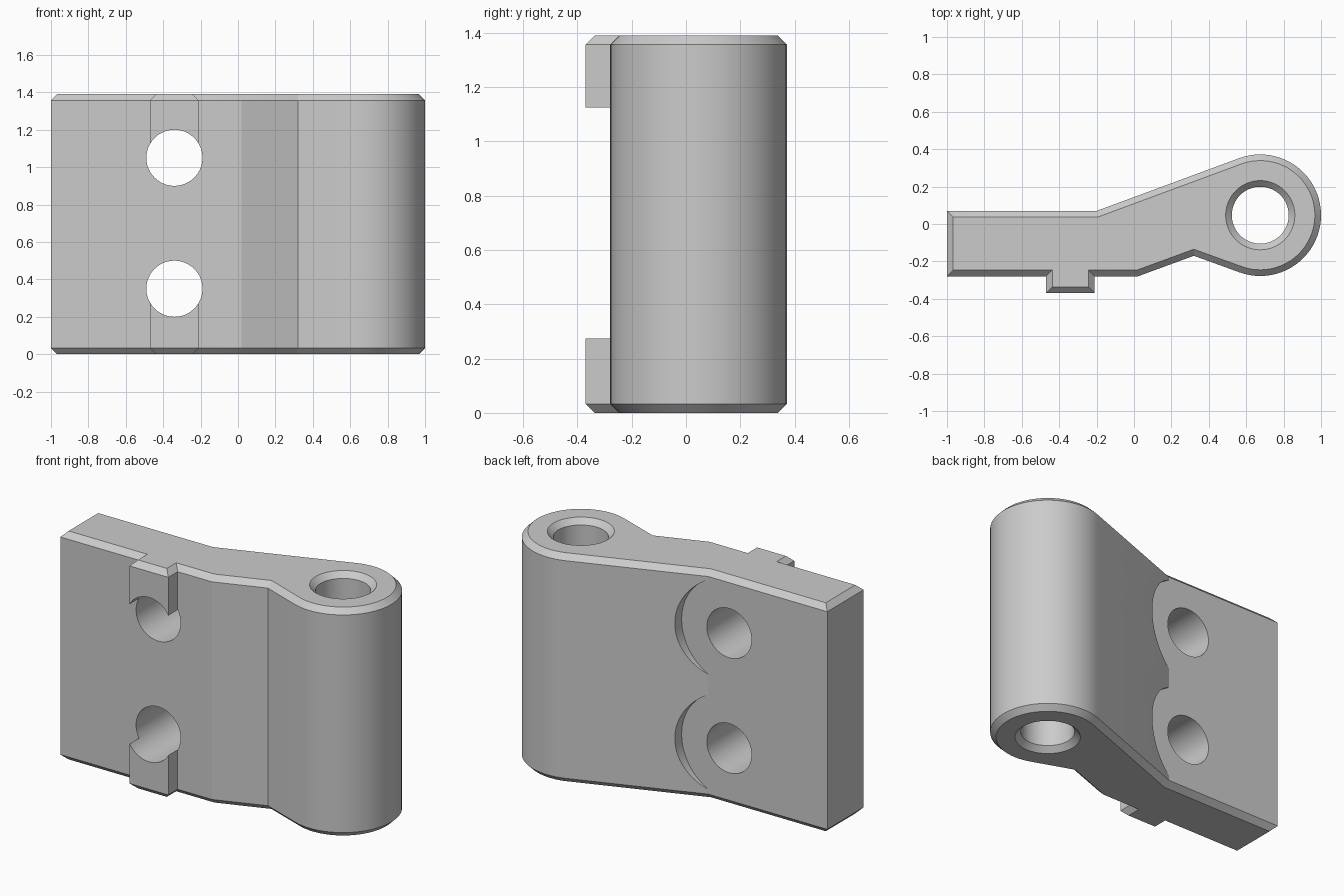
import bpy, bmesh
from math import sin, cos, pi, radians
from mathutils import Vector

cube = bpy.data.objects.get("Cube")
if cube:
    bpy.data.objects.remove(cube, do_unlink=True)

HEIGHT, CHAMFER = 1.39, 0.033
PIN = Vector((0.675, 0.047))
BARREL_R, PIN_R = 0.325, 0.152
SCREW_X, SCREW_Z = -0.34, (0.35, 1.05)
BACK_Y, FRONT_Y, KEY_Y = 0.07, -0.28, -0.37

grey = bpy.data.materials.new("metal_grey")
grey.use_nodes = True
grey.diffuse_color = (0.6, 0.6, 0.6, 1)
grey.node_tree.nodes["Principled BSDF"].inputs["Base Color"].default_value = (0.6, 0.6, 0.6, 1)


def loft(name, rings):
    """Closed solid through matching rings of points, capped at both ends."""
    bm = bmesh.new()
    loops = [[bm.verts.new(p) for p in ring] for ring in rings]
    n = len(loops[0])
    for a, b in zip(loops, loops[1:]):
        for i in range(n):
            j = (i + 1) % n
            bm.faces.new((a[i], a[j], b[j], b[i]))
    bm.faces.new(loops[0][::-1])
    bm.faces.new(loops[-1])
    bmesh.ops.recalc_face_normals(bm, faces=bm.faces)
    mesh = bpy.data.meshes.new(name)
    bm.to_mesh(mesh)
    bm.free()
    mesh.materials.append(grey)
    obj = bpy.data.objects.new(name, mesh)
    bpy.context.collection.objects.link(obj)
    return obj


def inset(points, d):
    """Mitred inward offset of a counter-clockwise outline."""
    result = []
    for i, p in enumerate(points):
        e1 = (p - points[i - 1]).normalized()
        e2 = (points[(i + 1) % len(points)] - p).normalized()
        n1, n2 = Vector((-e1.y, e1.x)), Vector((-e2.y, e2.x))
        result.append(p + (n1 + n2) * d / (1 + n1.dot(n2)))
    return result


def circle(r, n=72):
    return [(r * cos(2 * pi * i / n), r * sin(2 * pi * i / n)) for i in range(n)]


def cylinder_y(name, r, z, y0, y1):
    return loft(name, [[(SCREW_X + u, y, z + v) for u, v in circle(r)] for y in (y0, y1)])


# Leaf outline with locating key, neck and round barrel
outline = [Vector(p) for p in (
    (-1, BACK_Y), (-1, FRONT_Y), (-0.47, FRONT_Y), (-0.47, KEY_Y),
    (-0.21, KEY_Y), (-0.21, FRONT_Y), (0.02, FRONT_Y), (0.32, -0.17))]
start, end, steps = radians(-109.8), radians(110.6), 44
for i in range(steps + 1):
    a = start + (end - start) * i / steps
    outline.append(PIN + BARREL_R * Vector((cos(a), sin(a))))
outline.append(Vector((-0.2, BACK_Y)))

# Body with chamfered top and bottom rims
small = inset(outline, CHAMFER)
layers = [(small, 0), (outline, CHAMFER), (outline, HEIGHT - CHAMFER), (small, HEIGHT)]
body = loft("hinge_leaf", [[(p.x, p.y, z) for p in pts] for pts, z in layers])

# Pin bore, flared at both ends
wide = PIN_R + CHAMFER
bore = [(wide + 0.1, -0.1), (PIN_R, CHAMFER), (PIN_R, HEIGHT - CHAMFER), (wide + 0.1, HEIGHT + 0.1)]
cutters = [loft("pin_bore_cutter", [[(PIN.x + u, PIN.y + v, z) for u, v in circle(r)] for r, z in bore])]

# Gap that splits the key into a top and a bottom tab
gap = [(-0.6, 0.275), (-0.1, 0.275), (-0.1, HEIGHT - 0.275), (-0.6, HEIGHT - 0.275)]
cutters.append(loft("key_gap_cutter", [[(x, y, z) for x, z in gap] for y in (-0.6, FRONT_Y - 0.0005)]))

# Screw holes and the head clearance behind them
for z in SCREW_Z:
    cutters.append(cylinder_y("screw_hole_cutter", 0.15, z, -0.7, 0.7))
    cutters.append(cylinder_y("screw_head_cutter", 0.32, z, BACK_Y + 0.0005, 0.7))

bpy.ops.object.select_all(action='DESELECT')
body.select_set(True)
bpy.context.view_layer.objects.active = body
for cutter in cutters:
    cutter.hide_render = True
    mod = body.modifiers.new(cutter.name, 'BOOLEAN')
    mod.operation, mod.solver, mod.object = 'DIFFERENCE', 'EXACT', cutter
    bpy.ops.object.modifier_apply(modifier=mod.name)
for cutter in cutters:
    bpy.data.objects.remove(cutter, do_unlink=True)

bpy.ops.object.shade_smooth_by_angle(angle=radians(15))
